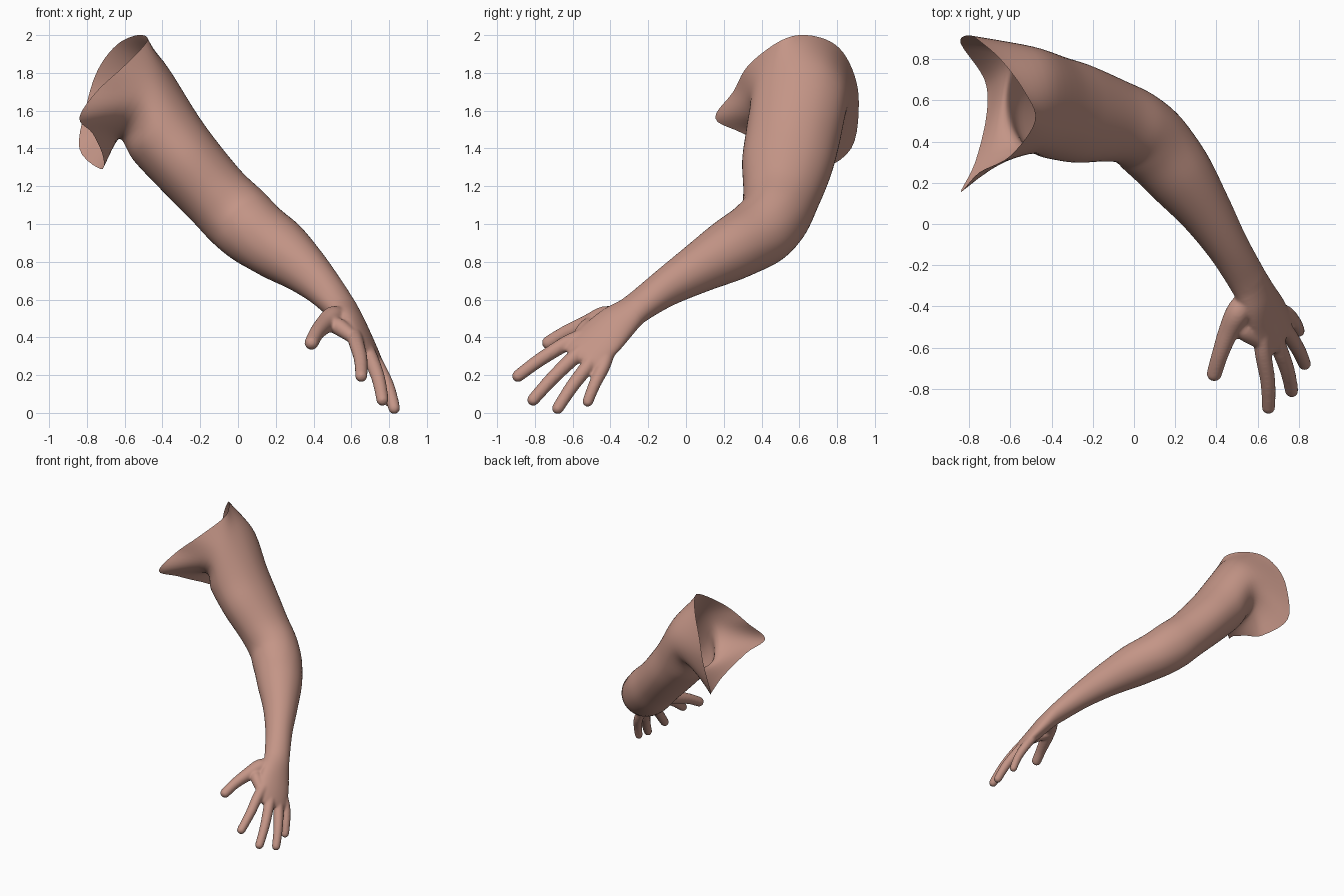
import bpy, bmesh, math
from mathutils import Vector as V

if "Cube" in bpy.data.objects:
    bpy.data.objects.remove(bpy.data.objects["Cube"])

STEPS_AROUND, STEPS_ALONG = 5, 6


def spline(a, b, c, d, t):
    return 0.5 * (2 * b + (c - a) * t + (2 * a - 5 * b + 4 * c - d) * t * t
                  + (3 * b - a - 3 * c + d) * t ** 3)


def ring(center, axis, across, ra, ru):
    """Twelve points on an ellipse; across = back side, up = outer side."""
    d = axis.normalized()
    a = (across - d * across.dot(d)).normalized()
    u = d.cross(a)
    return [center + a * ra * math.cos(k * math.pi / 6) + u * ru * math.sin(k * math.pi / 6)
            for k in range(12)]


def rings_from(spec, first_axis=None):
    pts = [V(s[0]) for s in spec]
    n = len(pts)
    axes = [pts[min(i + 1, n - 1)] - pts[max(i - 1, 0)] for i in range(n)]
    axes[0] = first_axis or axes[0]
    return [ring(p, d, V(s[1]), s[2], s[3]) for p, d, s in zip(pts, axes, spec)]


def loft(bm, rings, caps=False):
    """Smooth skin through the rings; returns rows of vertices."""
    rows = []
    for r in rings:
        n = len(r)
        rows.append([spline(r[k - 1], r[k], r[(k + 1) % n], r[(k + 2) % n], j / STEPS_AROUND)
                     for k in range(n) for j in range(STEPS_AROUND)])
    dense, n = [], len(rows)
    for i in range(n - 1):
        q = [rows[max(i - 1, 0)], rows[i], rows[i + 1], rows[min(i + 2, n - 1)]]
        for j in range(STEPS_ALONG):
            dense.append([spline(*p, j / STEPS_ALONG) for p in zip(*q)])
    dense.append(rows[-1])
    vs = [[bm.verts.new(p) for p in row] for row in dense]
    m = len(vs[0])
    for r0, r1 in zip(vs, vs[1:]):
        for k in range(m):
            bm.faces.new((r0[k], r0[(k + 1) % m], r1[(k + 1) % m], r1[k]))
    if caps:
        bm.faces.new(vs[0][::-1])
        bm.faces.new(vs[-1])
    return vs


def finger(bm, points, radii):
    """Round tube with a domed tip."""
    pts = [V(p) for p in points]
    d = (pts[-1] - pts[-2]).normalized()
    tip, r = pts[-1], radii[-1]
    pts[-1] = tip - d * r
    pts += [tip - d * r * 0.4, tip - d * r * 0.06, tip]
    radii = list(radii) + [r * 0.8, r * 0.34, r * 0.05]
    loft(bm, rings_from([(p, (0.49, 0.74, -0.47), q, q) for p, q in zip(pts, radii)]), True)


# open shoulder edge, starting at the back and going over the top
shoulder_edge = [V(p) for p in (
    (-.80, .915, 1.64), (-.74, .88, 1.82), (-.64, .79, 1.95), (-.53, .64, 2.0),
    (-.48, .50, 1.97), (-.60, .33, 1.84), (-.75, .25, 1.70), (-.84, .155, 1.56),
    (-.77, .30, 1.48), (-.715, .53, 1.36), (-.725, .70, 1.29), (-.84, .875, 1.40))]

# center, across direction, across radius, up radius
HAND = (.49, .74, -.47)
spec = [
    ((-.51, .60, 1.655), (0, 1, 0), .262, .235),
    ((-.385, .565, 1.46), (0, 1, 0), .250, .208),
    ((-.26, .535, 1.31), (0, 1, 0), .240, .195),
    ((-.115, .505, 1.15), (0, 1, 0), .205, .185),
    ((.0, .465, 1.035), (.1, 1, 0), .187, .190),
    ((.095, .385, .95), (.4, .9, -.1), .187, .182),
    ((.21, .250, .87), (.75, .65, 0), .170, .168),
    ((.345, .065, .765), (.8, .6, 0), .130, .132),
    ((.455, -.11, .66), (.8, .6, 0), .102, .100),
    ((.545, -.26, .555), (.7, .65, -.2), .097, .078),
    ((.60, -.36, .48), HAND, .114, .066),
    ((.65, -.455, .39), HAND, .132, .054),
    ((.69, -.54, .315), HAND, .130, .043),
    ((.71, -.575, .285), HAND, .10, .022),
]
WRIST = 9
rings = rings_from(spec, V((.87, -.03, -.5)))

# palm, fingers and thumb, fused into one skin
bm = bmesh.new()
loft(bm, rings[WRIST - 1:], True)
for base, tip, r in (((.625, -.62, .375), (.652, -.915, .175), .035),
                     ((.695, -.58, .305), (.768, -.83, .045), .035),
                     ((.735, -.515, .255), (.833, -.695, -.002), .034),
                     ((.742, -.435, .25), (.803, -.53, .033), .031)):
    b, t = V(base), V(tip)
    bow = V((.765, -.1, .63)) * .014
    finger(bm, [b.lerp(V((.60, -.36, .48)), .55), b, b.lerp(t, .45) + bow,
                b.lerp(t, .75) + bow * .7, t],
           [r * 1.15, r * 1.15, r * 1.05, r * .97, r * .92])
finger(bm, [(.565, -.34, .505), (.505, -.43, .505), (.455, -.53, .465), (.415, -.64, .42),
            (.38, -.757, .353)], [.05, .06, .049, .040, .037])
finger(bm, [(.47, -.45, .48), (.535, -.52, .455), (.63, -.585, .385)], [.04, .045, .035])
bmesh.ops.recalc_face_normals(bm, faces=bm.faces)
mesh = bpy.data.meshes.new("arm")
bm.to_mesh(mesh)
bm.free()
arm = bpy.data.objects.new("arm", mesh)
bpy.context.collection.objects.link(arm)
rem = arm.modifiers.new("fuse", 'REMESH')
rem.mode, rem.voxel_size = 'VOXEL', .008
smo = arm.modifiers.new("soften", 'SMOOTH')
smo.factor, smo.iterations = .5, 10
fused = bpy.data.meshes.new_from_object(arm.evaluated_get(bpy.context.evaluated_depsgraph_get()))
arm.modifiers.clear()

# cut the hand at the wrist and bridge it to the arm skin
bm = bmesh.new()
bm.from_mesh(fused)
wrist = V(spec[WRIST][0])
d = (V(spec[WRIST + 1][0]) - V(spec[WRIST - 1][0])).normalized()
bmesh.ops.bisect_plane(bm, geom=bm.verts[:] + bm.edges[:] + bm.faces[:], dist=1e-4,
                       plane_co=wrist + d * .02, plane_no=d, clear_inner=True)
hand_loop = [e for e in bm.edges if e.is_boundary]
rows = loft(bm, [shoulder_edge] + rings[:WRIST + 1])
end = set(rows[-1])
arm_loop = [e for e in bm.edges if e.verts[0] in end and e.verts[1] in end]
bmesh.ops.bridge_loops(bm, edges=hand_loop + arm_loop)
near = [v for v in bm.verts if abs((v.co - wrist).dot(d)) < .06 and (v.co - wrist).length < .15]
for _ in range(8):
    bmesh.ops.smooth_vert(bm, verts=near, factor=.5, use_axis_x=True, use_axis_y=True,
                          use_axis_z=True)
bmesh.ops.recalc_face_normals(bm, faces=bm.faces)
for f in bm.faces:
    f.smooth = True
bm.to_mesh(mesh)
bm.free()
bpy.data.meshes.remove(fused)

skin = bpy.data.materials.new("skin")
skin.diffuse_color = (.55, .30, .24, 1)
skin.use_nodes = True
skin.node_tree.nodes["Principled BSDF"].inputs["Base Color"].default_value = skin.diffuse_color
mesh.materials.clear()
mesh.materials.append(skin)
